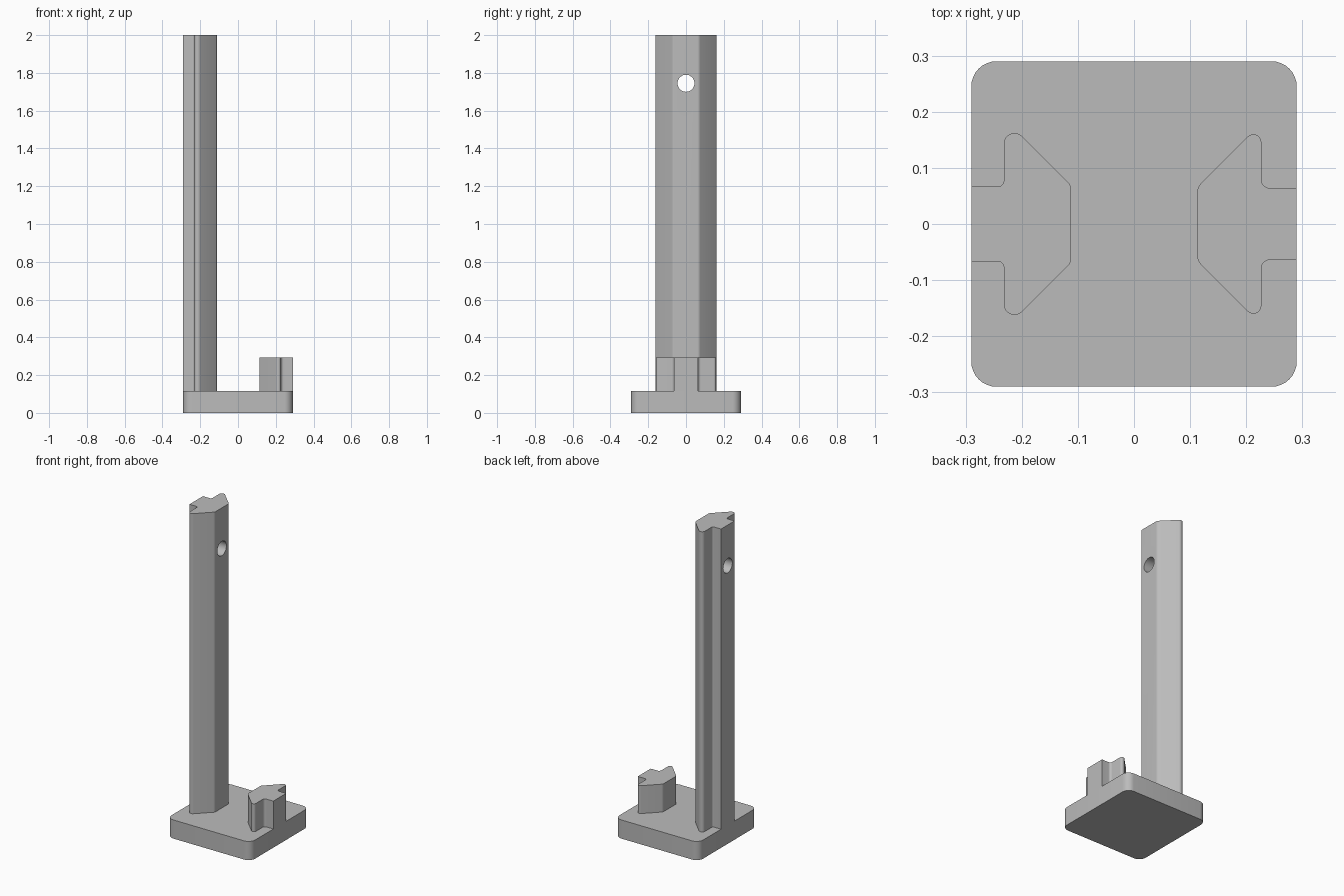
import bpy, bmesh, math
from mathutils import Vector

if "Cube" in bpy.data.objects:
    bpy.data.objects.remove(bpy.data.objects["Cube"], do_unlink=True)

# One plain grey for the whole stand
grey = bpy.data.materials.new("plain grey")
grey.use_nodes = True
COLOUR = (0.5, 0.5, 0.5, 1)
grey.diffuse_color = COLOUR
grey.node_tree.nodes["Principled BSDF"].inputs["Base Color"].default_value = COLOUR


def fillet(corners, steps=8):
    """Round each (x, y, radius) corner of a closed outline with an arc."""
    outline = []
    for i, (x, y, radius) in enumerate(corners):
        p = Vector((x, y))
        if radius == 0:
            outline.append(p)
            continue
        to_prev = (Vector(corners[i - 1][:2]) - p).normalized()
        to_next = (Vector(corners[(i + 1) % len(corners)][:2]) - p).normalized()
        half = to_prev.angle(to_next) / 2
        centre = p + (to_prev + to_next).normalized() * radius / math.sin(half)
        start = p + to_prev * radius / math.tan(half) - centre
        end = p + to_next * radius / math.tan(half) - centre
        sweep = math.pi - 2 * half
        for s in range(steps + 1):
            t = s / steps
            outline.append(centre + (start * math.sin((1 - t) * sweep)
                                     + end * math.sin(t * sweep)) / math.sin(sweep))
    return outline


def extrude_outline(name, outline, bottom, top):
    bm = bmesh.new()
    face = bm.faces.new([bm.verts.new((p.x, p.y, bottom)) for p in outline])
    grown = bmesh.ops.extrude_face_region(bm, geom=[face])["geom"]
    bmesh.ops.translate(bm, vec=(0, 0, top - bottom),
                        verts=[v for v in grown if isinstance(v, bmesh.types.BMVert)])
    bmesh.ops.recalc_face_normals(bm, faces=bm.faces)
    mesh = bpy.data.meshes.new(name)
    bm.to_mesh(mesh)
    bm.free()
    obj = bpy.data.objects.new(name, mesh)
    bpy.context.collection.objects.link(obj)
    mesh.materials.append(grey)
    return obj


def rail_outline(side, outer, shoulder, inner, neck, flat, tip_r, notch_r):
    """Dovetail-like section: narrow neck outside, sloped wings, flat inner face."""
    wing = flat + shoulder - inner
    half = [(outer, neck, 0), (shoulder, neck, notch_r),
            (shoulder, wing, tip_r), (inner, flat, 0.02)]
    loop = half + [(x, -y, r) for x, y, r in reversed(half)]
    return fillet([(side * x, y, r) for x, y, r in loop])


def shade(obj):
    bpy.ops.object.select_all(action="DESELECT")
    obj.select_set(True)
    bpy.context.view_layer.objects.active = obj
    bpy.ops.object.shade_smooth_by_angle(angle=math.radians(25))


# Rounded square base plate
BASE_TOP = 0.117
h = 0.29
base = extrude_outline("base_plate", fillet(
    [(h, h, 0.045), (-h, h, 0.045), (-h, -h, 0.045), (h, -h, 0.045)]), 0, BASE_TOP)

# Tall upright and short peg, facing each other
post = extrude_outline("tall_post", rail_outline(
    -1, h, 0.232, 0.112, 0.067, 0.069, 0.019, 0.01), BASE_TOP, 2)
peg = extrude_outline("short_peg", rail_outline(
    1, h, 0.227, 0.113, 0.064, 0.066, 0.0142, 0.015), BASE_TOP, 0.292)

# Cross hole near the top of the post
bpy.ops.mesh.primitive_cylinder_add(vertices=40, radius=0.045, depth=0.4,
                                    location=(-0.2, 0, 1.745),
                                    rotation=(0, math.pi / 2, 0))
cutter = bpy.context.object
cutter.name = "hole_cutter"
cutter.hide_render = True
cutter.data.materials.append(grey)
cut = post.modifiers.new("cross hole", "BOOLEAN")
cut.object = cutter
cut.operation = "DIFFERENCE"
cut.solver = "EXACT"
bpy.context.view_layer.objects.active = post
bpy.ops.object.modifier_apply(modifier=cut.name)
bpy.data.objects.remove(cutter, do_unlink=True)

for part in (base, post, peg):
    shade(part)
